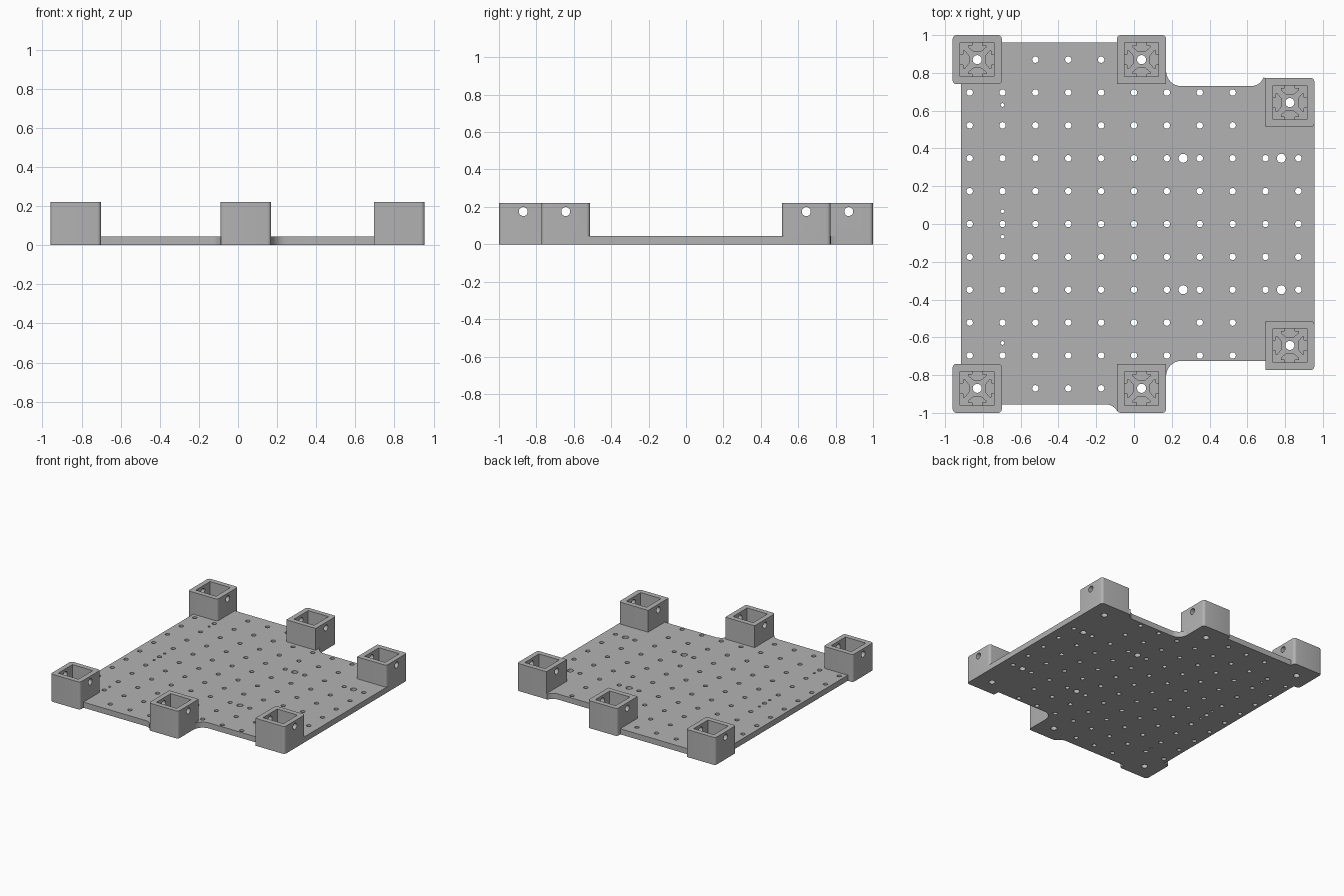
import bpy, bmesh
from math import cos, sin, radians, pi
from mathutils import Matrix

cube = bpy.data.objects.get("Cube")
if cube:
    bpy.data.objects.remove(cube, do_unlink=True)

PLATE, TALL = 0.045, 0.22          # plate thickness, socket height
SIDE, CAVITY = 0.26, 0.18          # socket outer and inner width
PITCH = 0.174                      # hole grid spacing

grey = bpy.data.materials.new("plastic_grey")
grey.use_nodes = True
grey.diffuse_color = (0.45, 0.45, 0.45, 1)
grey.node_tree.nodes["Principled BSDF"].inputs["Base Color"].default_value = grey.diffuse_color


def arc(cx, cy, r, start, end, steps=8):
    angles = [radians(start + (end - start) * i / steps) for i in range(steps + 1)]
    return [(cx + r * cos(a), cy + r * sin(a)) for a in angles]


def prism(bm, points, low, high):
    face = bm.faces.new([bm.verts.new((x, y, low)) for x, y in points])
    face.normal_update()
    if face.normal.z > 0:
        face.normal_flip()
    top = bmesh.ops.extrude_face_region(bm, geom=[face], use_keep_orig=True)
    verts = [v for v in top["geom"] if isinstance(v, bmesh.types.BMVert)]
    bmesh.ops.translate(bm, verts=verts, vec=(0, 0, high - low))


def square(x, y, size, radii=(0, 0, 0, 0)):
    h, points = size / 2, []
    for i, (sx, sy) in enumerate([(1, 1), (-1, 1), (-1, -1), (1, -1)]):
        r = radii[i]
        if r:
            points += arc(x + sx * (h - r), y + sy * (h - r), r, 90 * i, 90 * i + 90, 5)
        else:
            points.append((x + sx * h, y + sy * h))
    return points


def finish(bm, name):
    bmesh.ops.recalc_face_normals(bm, faces=bm.faces)
    mesh = bpy.data.meshes.new(name)
    bm.to_mesh(mesh)
    bm.free()
    mesh.materials.append(grey)
    obj = bpy.data.objects.new(name, mesh)
    bpy.context.collection.objects.link(obj)
    return obj


def combine(target, tool, operation):
    mod = target.modifiers.new(operation, "BOOLEAN")
    mod.operation, mod.object, mod.solver = operation, tool, "EXACT"
    bpy.context.view_layer.objects.active = target
    bpy.ops.object.modifier_apply(modifier=mod.name)
    bpy.data.objects.remove(tool, do_unlink=True)


# Plate outline, with concave fillets beside the sockets
outline = [(-0.915, -0.85), (-0.75, -0.85), (-0.75, -0.955)]
outline += arc(-0.15, -1.025, 0.07, 90, 30)
outline += [(0.1, -0.95)] + arc(0.25, -0.805, 0.08, 180, 90)
outline += [(0.8, -0.725), (0.955, -0.6), (0.955, 0.6), (0.8, 0.7), (0.72, 0.76)]
outline += arc(0.62, 0.8, 0.07, -20, -90) + arc(0.25, 0.81, 0.08, 270, 180)
outline += [(0.1, 0.96), (-0.75, 0.96), (-0.75, 0.85), (-0.915, 0.85)]
bm = bmesh.new()
prism(bm, outline, 0, PLATE)
base = finish(bm, "socketed_base_plate")

# Socket blocks: three on each long side
R = 0.02
sockets = []
for s in (-1, 1):
    sockets.append((-0.83, s * 0.87, (R, R, R, R)))
    sockets.append((0.04, s * 0.87, (R, R, 0, 0) if s > 0 else (0, 0, R, R)))
    sockets.append((0.825, s * 0.643, (R, 0, 0, R)))
blocks, cavities, holes, rods = (bmesh.new() for _ in range(4))
for x, y, radii in sockets:
    prism(blocks, square(x, y, SIDE, radii), 0, TALL)
    prism(cavities, square(x, y, CAVITY), PLATE, TALL + 0.1)


def hole(x, y, r, sides=20):
    place = Matrix.Translation((x, y, 0.03))
    bmesh.ops.create_cone(holes, cap_ends=True, segments=sides, radius1=r, radius2=r,
                          depth=0.16, matrix=place)


# Grid of mounting holes; the rows differ in length
for row in range(-5, 6):
    columns = range(-5, 6) if abs(row) <= 2 else range(-5, 4)
    if abs(row) == 5:
        columns = range(-3, 0)
    for col in columns:
        hole(col * PITCH, row * PITCH, 0.017)
for s in (-1, 1):
    for x in (0.26, 0.78):
        hole(x, s * 2 * PITCH, 0.024)
    for y in (0.067, 0.63):
        hole(-4 * PITCH, s * y, 0.01, 14)
    # Cross holes through the socket walls
    for y in (0.87, 0.643):
        place = Matrix.Translation((0, s * y, 0.175)) @ Matrix.Rotation(pi / 2, 4, "Y")
        bmesh.ops.create_cone(rods, cap_ends=True, segments=24, radius1=0.024,
                              radius2=0.024, depth=2.2, matrix=place)
for x, y, radii in sockets:
    hole(x, y, 0.024, 24)

combine(base, finish(blocks, "socket_blocks"), "UNION")
combine(base, finish(cavities, "cavity_cutter"), "DIFFERENCE")
combine(base, finish(holes, "hole_cutter"), "DIFFERENCE")
combine(base, finish(rods, "cross_hole_cutter"), "DIFFERENCE")

# T-shaped keys on each socket floor
half = [(0.02, 0.042), (0.048, 0.065), (0.048, 0.076), (0.028, 0.076), (0.028, 0.095)]
key = half + [(-x, y) for x, y in reversed(half)]
keys = bmesh.new()
for x, y, radii in sockets:
    for i in range(4):
        c, s = cos(i * pi / 2), sin(i * pi / 2)
        prism(keys, [(x + c * u - s * v, y + s * u + c * v) for u, v in key],
              PLATE - 0.01, PLATE + 0.035)
slot_keys = finish(keys, "slot_keys")

# Smooth rounded walls, keeping edges sharp
bpy.ops.object.select_all(action="DESELECT")
base.select_set(True)
bpy.context.view_layer.objects.active = base
bpy.ops.object.shade_smooth_by_angle(angle=radians(30))
